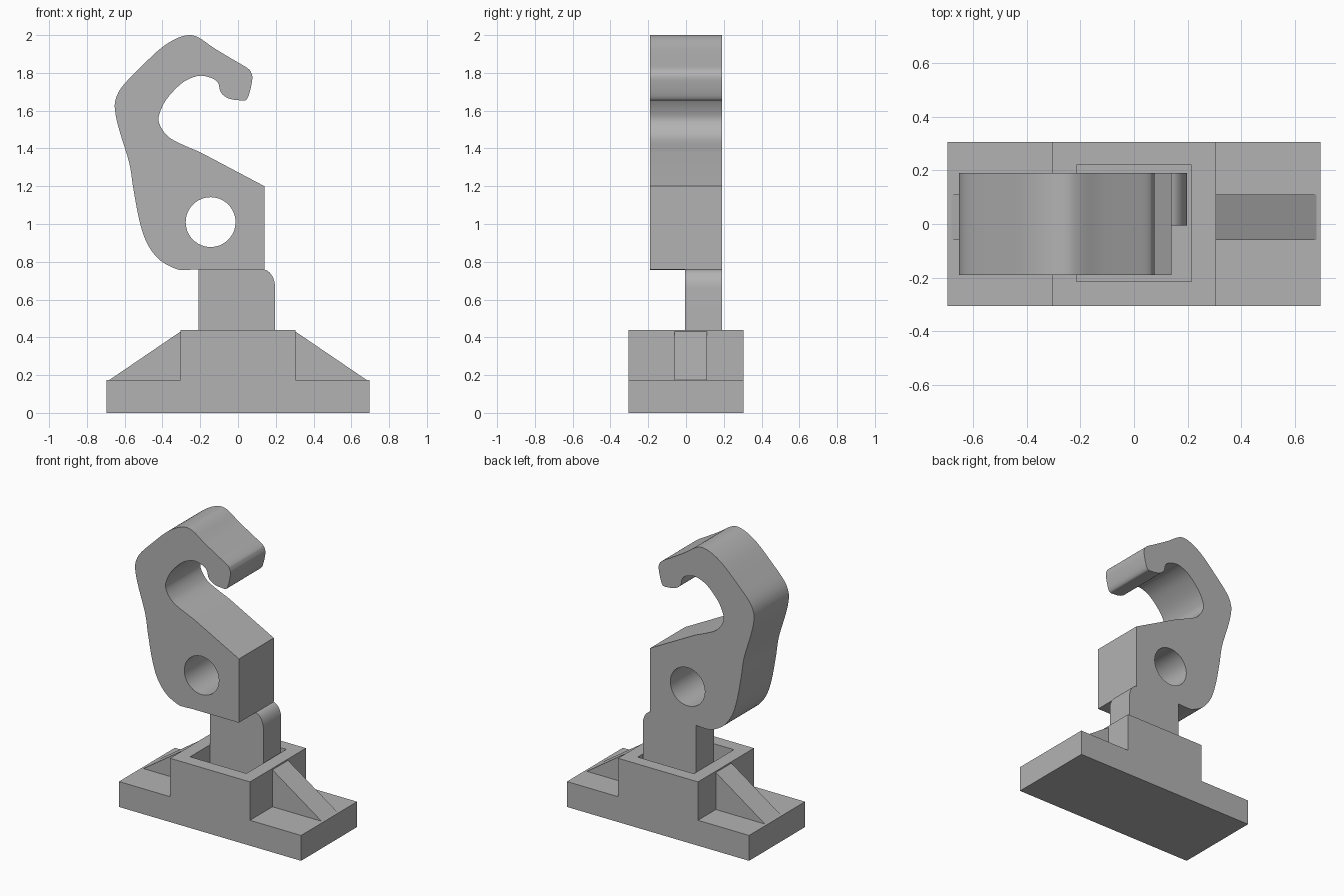
import bpy, bmesh, math
from mathutils import Vector

old = bpy.data.objects.get("Cube")
if old:
    bpy.data.objects.remove(old, do_unlink=True)

grey = bpy.data.materials.new("plain_grey")
grey.use_nodes = True
COLOUR = (0.45, 0.45, 0.45, 1)
grey.diffuse_color = COLOUR
grey.node_tree.nodes["Principled BSDF"].inputs["Base Color"].default_value = COLOUR


def prism(name, loops, y0, y1):
    """Extrude closed x-z outlines (extra loops become holes) from y0 to y1."""
    bm = bmesh.new()
    for loop in loops:
        verts = [bm.verts.new((x, y0, z)) for x, z in loop]
        for a, b in zip(verts, verts[1:] + verts[:1]):
            bm.edges.new((a, b))
    bmesh.ops.triangle_fill(bm, use_beauty=True, edges=bm.edges[:])
    grown = bmesh.ops.extrude_face_region(bm, geom=bm.faces[:])["geom"]
    moved = [v for v in grown if isinstance(v, bmesh.types.BMVert)]
    bmesh.ops.translate(bm, verts=moved, vec=(0, y1 - y0, 0))
    bmesh.ops.recalc_face_normals(bm, faces=bm.faces[:])
    mesh = bpy.data.meshes.new(name)
    bm.to_mesh(mesh)
    bm.free()
    mesh.materials.append(grey)
    obj = bpy.data.objects.new(name, mesh)
    bpy.context.collection.objects.link(obj)
    return obj


def combine(obj, tool, operation):
    """Apply a boolean and discard the tool object."""
    mod = obj.modifiers.new("combine", "BOOLEAN")
    mod.object, mod.operation, mod.solver = tool, operation, "EXACT"
    bpy.context.view_layer.objects.active = obj
    bpy.ops.object.modifier_apply(modifier=mod.name)
    bpy.data.objects.remove(tool, do_unlink=True)


def rect(x0, x1, z0, z1):
    return [(x0, z0), (x1, z0), (x1, z1), (x0, z1)]


def arc(cx, cz, rx, rz, start, end, steps):
    angles = [math.radians(start + (end - start) * i / steps) for i in range(steps + 1)]
    return [(cx + rx * math.cos(a), cz + rz * math.sin(a)) for a in angles]


def smooth_path(points, steps=5):
    """Catmull-Rom curve through the points."""
    pts = [Vector(p) for p in points]
    pts = [pts[0]] + pts + [pts[-1]]
    out = []
    for a, b, c, d in zip(pts, pts[1:], pts[2:], pts[3:]):
        for i in range(steps):
            t = i / steps
            out.append((2 * b + (c - a) * t + (2 * a - 5 * b + 4 * c - d) * t ** 2
                        + (3 * b - a - 3 * c + d) * t ** 3) / 2)
    return out + [pts[-1]]


# Stepped base with an open square pocket
PLATE, RIM = 0.175, 0.44
HALF, STEP, DEPTH = 0.695, 0.305, 0.305
base = prism("base", [[(-HALF, 0), (HALF, 0), (HALF, PLATE), (STEP, PLATE),
                       (STEP, RIM), (-STEP, RIM), (-STEP, PLATE), (-HALF, PLATE)]],
             -DEPTH, DEPTH)
pocket = prism("pocket_cutter", [rect(-0.215, 0.215, PLATE, 0.6)], -0.215, 0.22)
pocket.hide_render = True
combine(base, pocket, "DIFFERENCE")

# Sloped ribs on both sides of the pocket block
for side, label in ((1, "left"), (-1, "right")):
    prism(label + "_rib", [[(side * STEP, PLATE), (side * 0.68, PLATE),
                            (side * STEP, RIM - 0.01)]], -0.06, 0.11)

# Hook: curved outline from the throat round the tip and down the back
outline = smooth_path([
    (-.2, 1.38), (-.335, 1.44), (-.39, 1.485), (-.42, 1.545), (-.41, 1.6),
    (-.375, 1.665), (-.31, 1.735), (-.255, 1.77), (-.195, 1.785), (-.135, 1.77),
    (-.105, 1.745), (-.09, 1.695), (-.05, 1.665), (.01, 1.655), (.05, 1.665),
    (.075, 1.76), (.07, 1.8), (.05, 1.825), (-.02, 1.867), (-.125, 1.93),
    (-.205, 1.985), (-.26, 2), (-.33, 1.98), (-.415, 1.925), (-.52, 1.825),
    (-.615, 1.725), (-.65, 1.65), (-.648, 1.58), (-.625, 1.485), (-.575, 1.32),
    (-.553, 1.18), (-.52, 1.01), (-.48, .895), (-.415, .81), (-.33, .763),
    (-.28, .757), (-.22, .76)])
outline += [(.14, .76), (.14, 1.2)]
hole = arc(-.145, 1.01, .132, .132, 0, 350, 35)
hook = prism("hook", [outline, hole], -0.19, 0.19)

# Post with a rounded shoulder, joined to the rear half of the hook
shoulder = arc(.13, .66, .067, .1, 0, 82, 10)
post = prism("post", [[(-.21, PLATE), (.197, PLATE)] + shoulder
                      + [(.13, .8), (-.21, .8)]], -0.005, 0.19)
combine(hook, post, "UNION")
hook.name = "hook_and_post"

bpy.ops.object.select_all(action="DESELECT")
hook.select_set(True)
bpy.context.view_layer.objects.active = hook
bpy.ops.object.shade_smooth_by_angle(angle=math.radians(32))
